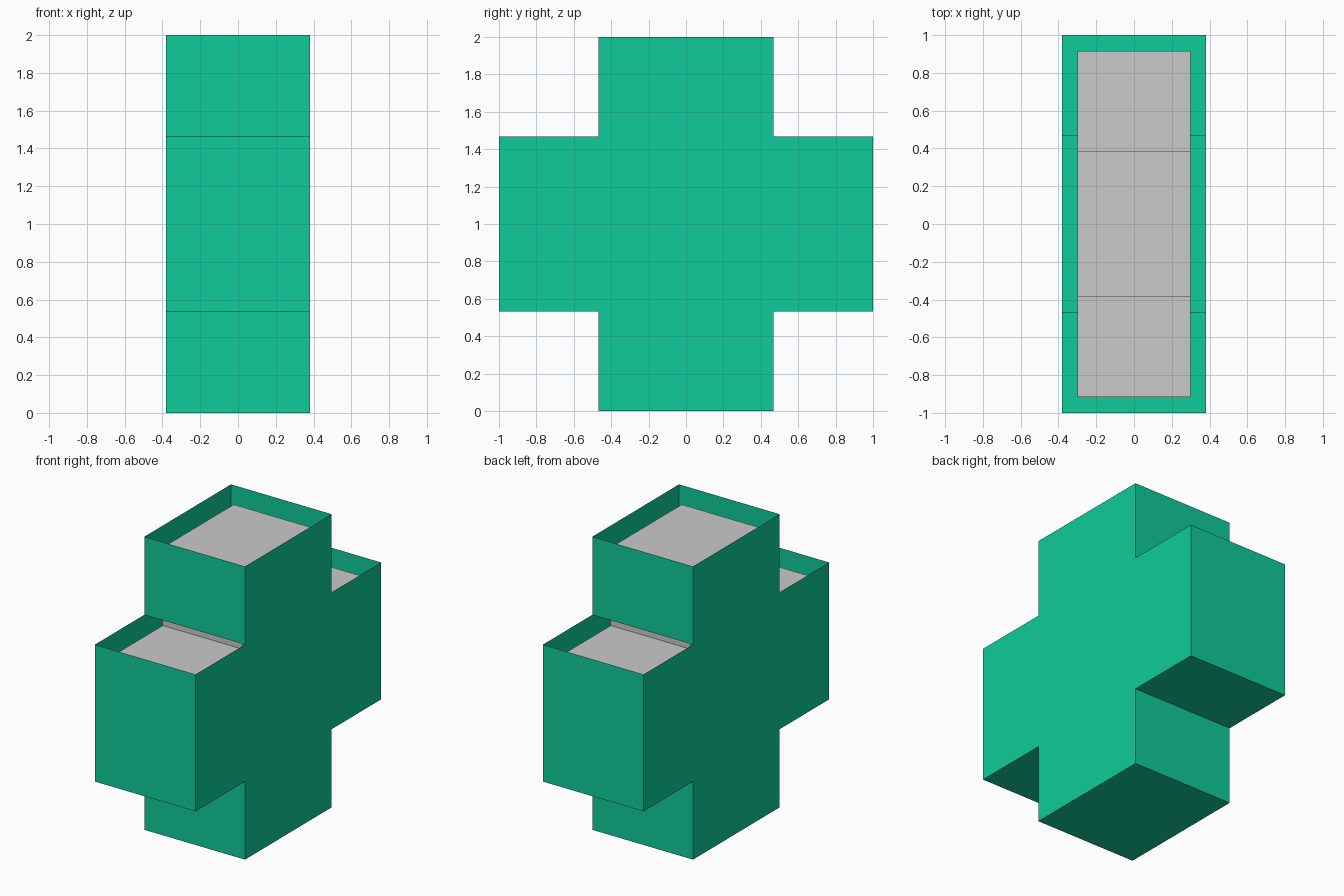
import bpy
import bmesh

if "Cube" in bpy.data.objects:
    bpy.data.objects.remove(bpy.data.objects["Cube"])


def material(name, rgb):
    m = bpy.data.materials.new(name)
    m.diffuse_color = (*rgb, 1.0)
    m.use_nodes = True
    m.node_tree.nodes["Principled BSDF"].inputs["Base Color"].default_value = m.diffuse_color
    return m


def cross_block(name, mat, half_x, arm, reach, open_top=False):
    """Plus-shaped profile in YZ, centred at z = 1, extruded along x."""
    a, r = arm, reach
    quarter = [(a, r), (a, a), (r, a)]
    profile = []
    for _ in range(4):
        profile += quarter
        quarter = [(z, -y) for y, z in quarter]  # rotate a quarter turn
    bm = bmesh.new()
    face = bm.faces.new([bm.verts.new((-half_x, y, 1 + z)) for y, z in profile])
    ext = bmesh.ops.extrude_face_region(bm, geom=[face], use_keep_orig=True)
    moved = [v for v in ext["geom"] if isinstance(v, bmesh.types.BMVert)]
    bmesh.ops.translate(bm, verts=moved, vec=(2 * half_x, 0, 0))
    bmesh.ops.recalc_face_normals(bm, faces=bm.faces)
    if open_top:
        up = [f for f in bm.faces if f.normal.z > 0.5]
        bmesh.ops.delete(bm, geom=up, context='FACES')
    mesh = bpy.data.meshes.new(name)
    bm.to_mesh(mesh)
    bm.free()
    mesh.materials.append(mat)
    obj = bpy.data.objects.new(name, mesh)
    bpy.context.collection.objects.link(obj)
    return obj


green = material("green", (0.0046, 0.597, 0.319))
grey = material("light grey", (0.59, 0.59, 0.59))

# Thin outer shell, open on every upward face
cross_block("outer_shell", green, 0.38, 0.467, 1.0, open_top=True)

# Solid core set inside the shell with an even gap
cross_block("inner_core", grey, 0.30, 0.383, 0.916)
